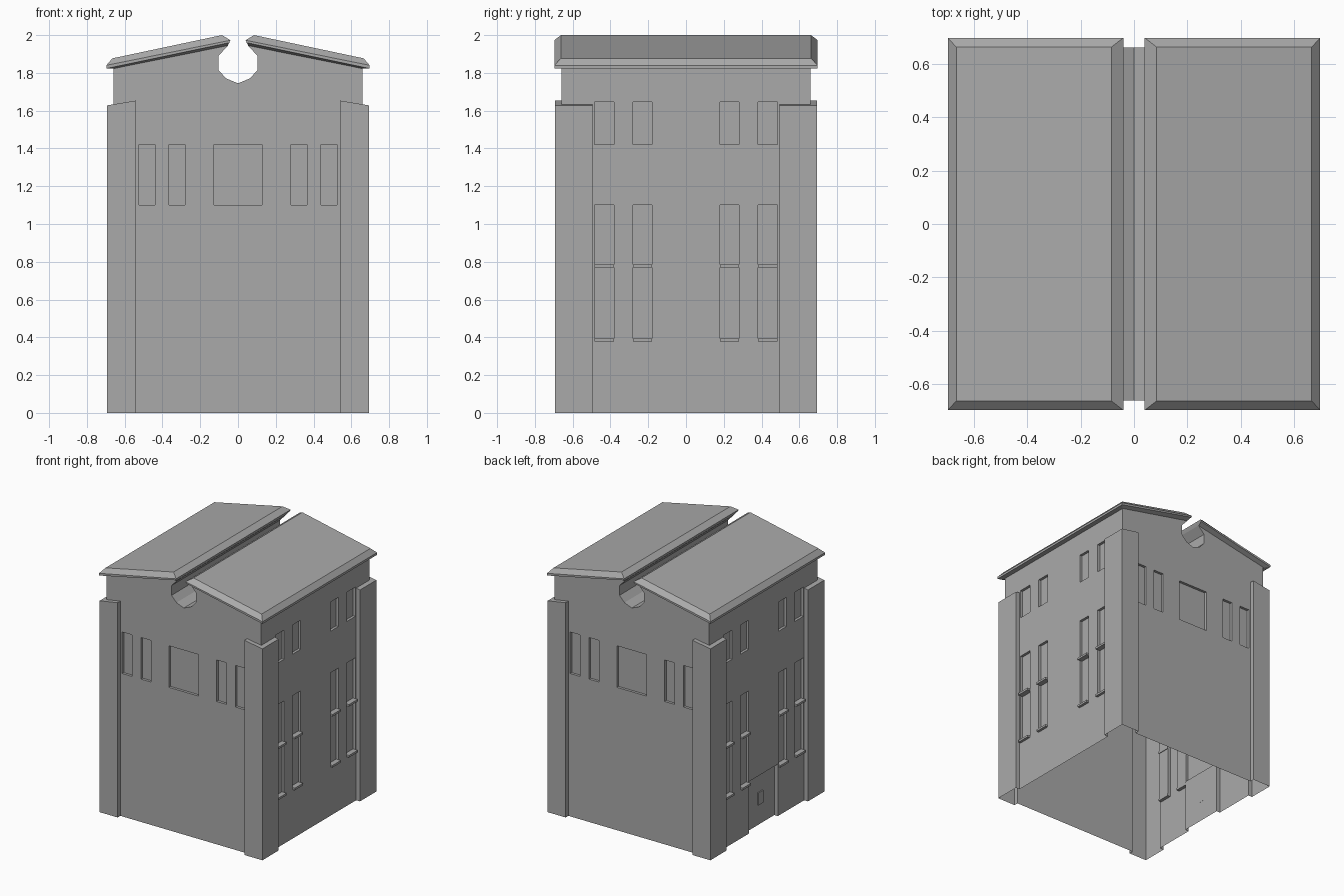
import bpy
import bmesh

if "Cube" in bpy.data.objects:
    bpy.data.objects.remove(bpy.data.objects["Cube"], do_unlink=True)

GREY = (0.40, 0.40, 0.40, 1.0)
stone = bpy.data.materials.new("stone_grey")
stone.use_nodes = True
stone.diffuse_color = GREY
stone.node_tree.nodes["Principled BSDF"].inputs["Base Color"].default_value = GREY


def finish(bm, name):
    bmesh.ops.recalc_face_normals(bm, faces=bm.faces)
    mesh = bpy.data.meshes.new(name)
    bm.to_mesh(mesh)
    bm.free()
    mesh.materials.append(stone)
    obj = bpy.data.objects.new(name, mesh)
    bpy.context.collection.objects.link(obj)
    return obj


def add_prism(bm, lower, upper):
    """Join two matching rings of points into a closed solid."""
    a = [bm.verts.new(p) for p in lower]
    b = [bm.verts.new(p) for p in upper]
    bm.faces.new(a)
    bm.faces.new(b)
    for i in range(len(a)):
        j = (i + 1) % len(a)
        bm.faces.new((a[i], a[j], b[j], b[i]))


def add_box(bm, x, y, z):
    ring = [(x[0], y[0]), (x[1], y[0]), (x[1], y[1]), (x[0], y[1])]
    add_prism(bm, [(*p, z[0]) for p in ring], [(*p, z[1]) for p in ring])


def mirrored(span, sign):
    return tuple(sorted(sign * v for v in span))


WALL = 0.66          # half width of the walls
INSET = WALL - 0.02  # plane of the recessed panes
OUT = WALL + 0.1
SIDES = (-1, 1)
side_windows = [(0.18, 0.28), (0.38, 0.485)]
gable_windows = [(0.28, 0.365), (0.44, 0.525)]

# Walls with gables and a round channel along the ridge
half = [(WALL, 0), (WALL, 1.825), (0.052, 1.945), (0.104, 1.89),
        (0.104, 1.815), (0.062, 1.77)]
outline = half + [(0, 1.745)] + [(-x, z) for x, z in reversed(half)]
bm = bmesh.new()
add_prism(bm, [(x, -WALL, z) for x, z in outline], [(x, WALL, z) for x, z in outline])
walls = finish(bm, "walls")

# Corner piers, L-shaped, with tops that follow the roof pitch
bm = bmesh.new()
pier = [(0.693, 0.693), (0.54, 0.693), (0.54, INSET), (INSET, INSET),
        (INSET, 0.495), (0.693, 0.495)]
for sx in SIDES:
    for sy in SIDES:
        add_prism(bm, [(sx * x, sy * y, 0) for x, y in pier],
                  [(sx * x, sy * y, 1.628 + (0.693 - x) / 6) for x, y in pier])
piers = finish(bm, "corner_piers")

# Recesses for windows and the door
bm = bmesh.new()
for s in SIDES:
    depth = mirrored((INSET, OUT), s)
    for t in SIDES:
        for span in side_windows:
            for z in ((0.38, 1.10), (1.42, 1.645)):
                add_box(bm, depth, mirrored(span, t), z)
        for span in gable_windows:
            add_box(bm, mirrored(span, t), depth, (1.10, 1.42))
    add_box(bm, (-0.127, 0.127), depth, (1.10, 1.42))
add_box(bm, (-OUT, -0.63), (-0.175, 0.175), (-0.1, 0.40))
recesses = finish(bm, "recess_cutters")

for helper, mode in ((piers, "UNION"), (recesses, "DIFFERENCE")):
    helper.hide_render = True
    mod = walls.modifiers.new(mode.lower(), "BOOLEAN")
    mod.object = helper
    mod.operation = mode
    mod.solver = "EXACT"
bpy.context.view_layer.update()
graph = bpy.context.evaluated_depsgraph_get()
bm = bmesh.new()
bm.from_object(walls, graph)
for obj in (walls, piers, recesses):
    bpy.data.objects.remove(obj, do_unlink=True)

# The shell is open underneath
floor = [f for f in bm.faces if max(v.co.z for v in f.verts) < 0.001]
bmesh.ops.delete(bm, geom=floor, context="FACES")
for f in bm.faces:
    f.material_index = 0
finish(bm, "building_shell")

# Sills and middle bars of the tall side windows
bm = bmesh.new()
for s in SIDES:
    for t in SIDES:
        for span in side_windows:
            for z in (0.378, 0.77):
                add_box(bm, mirrored((INSET - 0.005, 0.68), s), mirrored(span, t), (z, z + 0.016))
finish(bm, "window_sills")

# Door plate
bm = bmesh.new()
add_box(bm, (-0.639, -0.629), (-0.028, 0.028), (0.155, 0.25))
finish(bm, "door_plate")

# Roof slabs: (half depth, eave x, eave z, ridge x, ridge z) from top to soffit
layers = [
    (0.662, 0.665, 1.877, 0.085, 2.0),
    (0.697, 0.697, 1.84, 0.04, 1.973),
    (0.697, 0.697, 1.823, 0.046, 1.96),
    (0.655, 0.655, 1.822, 0.056, 1.942),
]
for s, name in ((1, "left_roof"), (-1, "right_roof")):
    bm = bmesh.new()
    rings = []
    for d, ex, ez, rx, rz in layers:
        pts = [(ex, -d, ez), (ex, d, ez), (rx, d, rz), (rx, -d, rz)]
        rings.append([bm.verts.new((s * x, y, z)) for x, y, z in pts])
    bm.faces.new(rings[0])
    bm.faces.new(rings[-1])
    for a, b in zip(rings, rings[1:]):
        for i in range(4):
            j = (i + 1) % 4
            bm.faces.new((a[i], a[j], b[j], b[i]))
    finish(bm, name)
